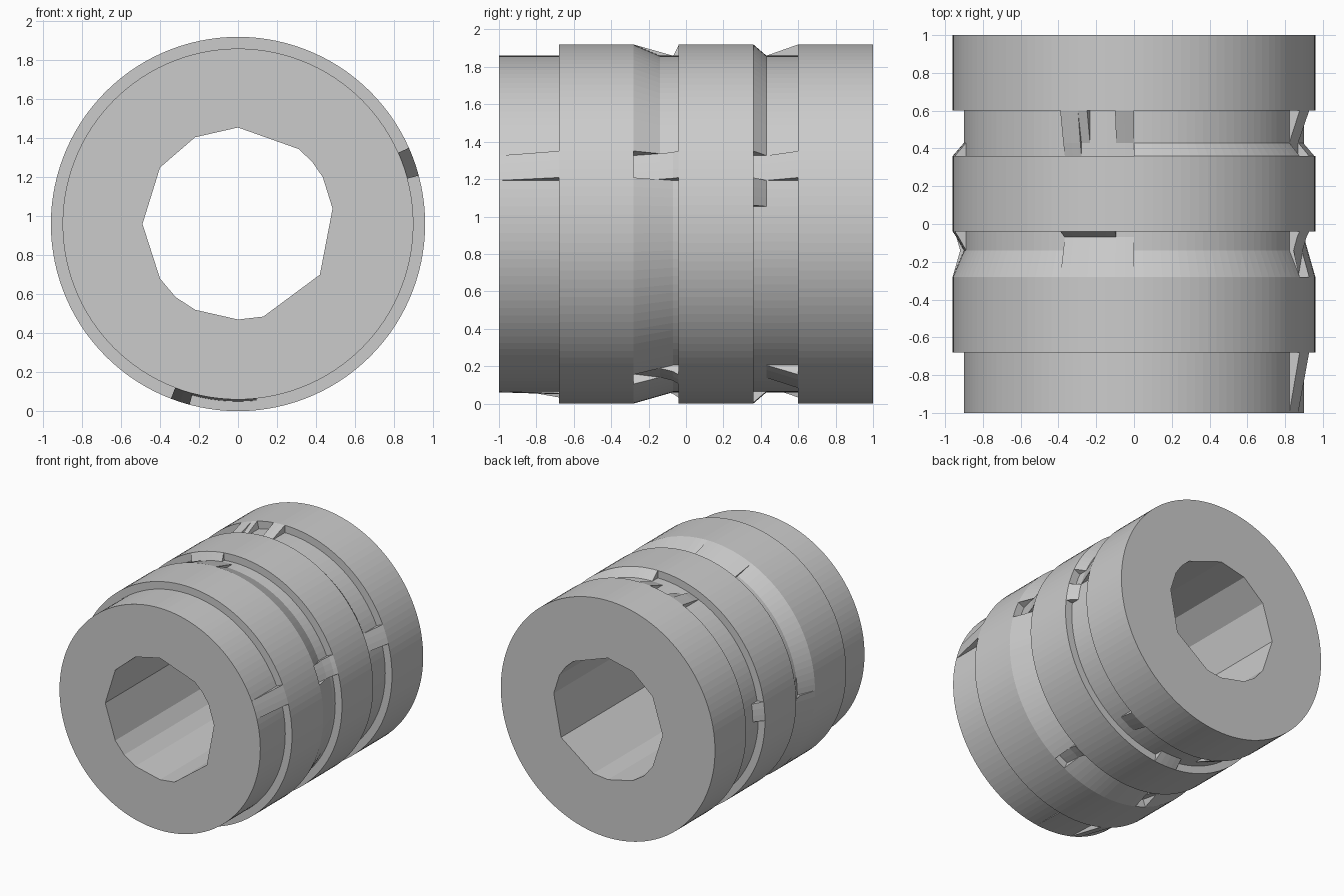
import bpy, bmesh, math

if "Cube" in bpy.data.objects:
    bpy.data.objects.remove(bpy.data.objects["Cube"])

CZ, HI, LO, STEP = 0.96, 0.96, 0.90, 3   # axis height, rim radius, groove radius, degrees per side

# stations along the axis; doubled values make square steps
YS = [-1, -.68, -.68, -.28, -.28, -.14, -.07, -.04, -.04, .36, .36, .43, .60, .60, 1]

# bore outline (x, z)
BORE = [(0, 1.455), (.31, 1.345), (.38, 1.28), (.435, 1.2), (.485, 1.04), (.47, .96),
        (.42, .70), (.13, .485), (0, .47), (-.22, .52), (-.32, .585), (-.40, .68),
        (-.49, .96), (-.40, 1.25), (-.22, 1.405)]

# sector rules: (start angle, end angle, radii); later rules win
FRONT = [(0, 360, (LO, LO)), (15, 24, (LO, HI)), (249, 255, (LO, HI)), (255, 276, (LO, .91))]
GROOVE_1 = [(0, 360, (HI, LO, LO, LO)),
            (180, 360, (HI, .92, LO, LO)), (0, 15, (HI, .92, LO, LO)),
            (15, 24, (LO, .925, .945, HI)),
            (90, 96, (HI, .92, LO, LO)), (96, 114, (HI, .92, LO, HI)),
            (171, 180, (HI, LO, .94, HI)),
            (249, 255, (LO, .92, .94, HI)), (297, 303, (LO, .92, .94, HI))]
GROOVE_2 = [(0, 360, (LO, LO, LO)), (6, 15, (HI, LO, LO)), (15, 24, (LO, LO, HI)),
            (24, 90, (HI, LO, LO)), (90, 96, (LO, LO, HI)),
            (105, 108, (LO, LO, HI)), (108, 114, (LO, .92, HI)),
            (171, 180, (HI, LO, LO)),
            (249, 255, (LO, LO, HI)), (264, 276, (HI, LO, LO)), (294, 303, (LO, LO, HI))]


def pick(rules, angle):
    return [r for a, b, r in rules if a <= angle < b][-1]


def profile(angle):
    return [*pick(FRONT, angle), HI, HI, *pick(GROOVE_1, angle), HI, HI,
            *pick(GROOVE_2, angle), HI, HI]


bm = bmesh.new()


def point(deg, y, r):
    a = math.radians(deg)
    return (r * math.cos(a), y, CZ + r * math.sin(a))


def face(points):
    unique = list(dict.fromkeys(tuple(round(c, 6) for c in p) for p in points))
    if len(unique) > 2:
        bm.faces.new([bm.verts.new(p) for p in unique])


# outer skin, column by column, with walls where sectors change
for a in range(0, 360, STEP):
    p, q, b = profile(a), profile((a + STEP) % 360), a + STEP
    for i in range(len(YS) - 1):
        y0, y1 = YS[i], YS[i + 1]
        face([point(a, y0, p[i]), point(b, y0, p[i]),
              point(b, y1, p[i + 1]), point(a, y1, p[i + 1])])
        if y0 != y1 and (p[i] != q[i] or p[i + 1] != q[i + 1]):
            face([point(b, y0, p[i]), point(b, y0, q[i]),
                  point(b, y1, q[i + 1]), point(b, y1, p[i + 1])])

# bore walls
for (x0, z0), (x1, z1) in zip(BORE, BORE[1:] + BORE[:1]):
    face([(x0, -1, z0), (x1, -1, z1), (x1, 1, z1), (x0, 1, z0)])
bmesh.ops.remove_doubles(bm, verts=bm.verts[:], dist=1e-4)

# end faces between rim and bore
for y in (-1, 1):
    rim = [e for e in bm.edges if all(abs(v.co.y - y) < 1e-5 for v in e.verts)]
    bmesh.ops.triangle_fill(bm, edges=rim, use_beauty=True, use_dissolve=False)
bmesh.ops.recalc_face_normals(bm, faces=bm.faces[:])

mesh = bpy.data.meshes.new("grooved_sleeve")
bm.to_mesh(mesh)
bm.free()
sleeve = bpy.data.objects.new("grooved_sleeve", mesh)
bpy.context.collection.objects.link(sleeve)

grey = bpy.data.materials.new("plain grey")
grey.diffuse_color = (.6, .6, .6, 1)
grey.use_nodes = True
grey.node_tree.nodes["Principled BSDF"].inputs["Base Color"].default_value = grey.diffuse_color
mesh.materials.append(grey)
